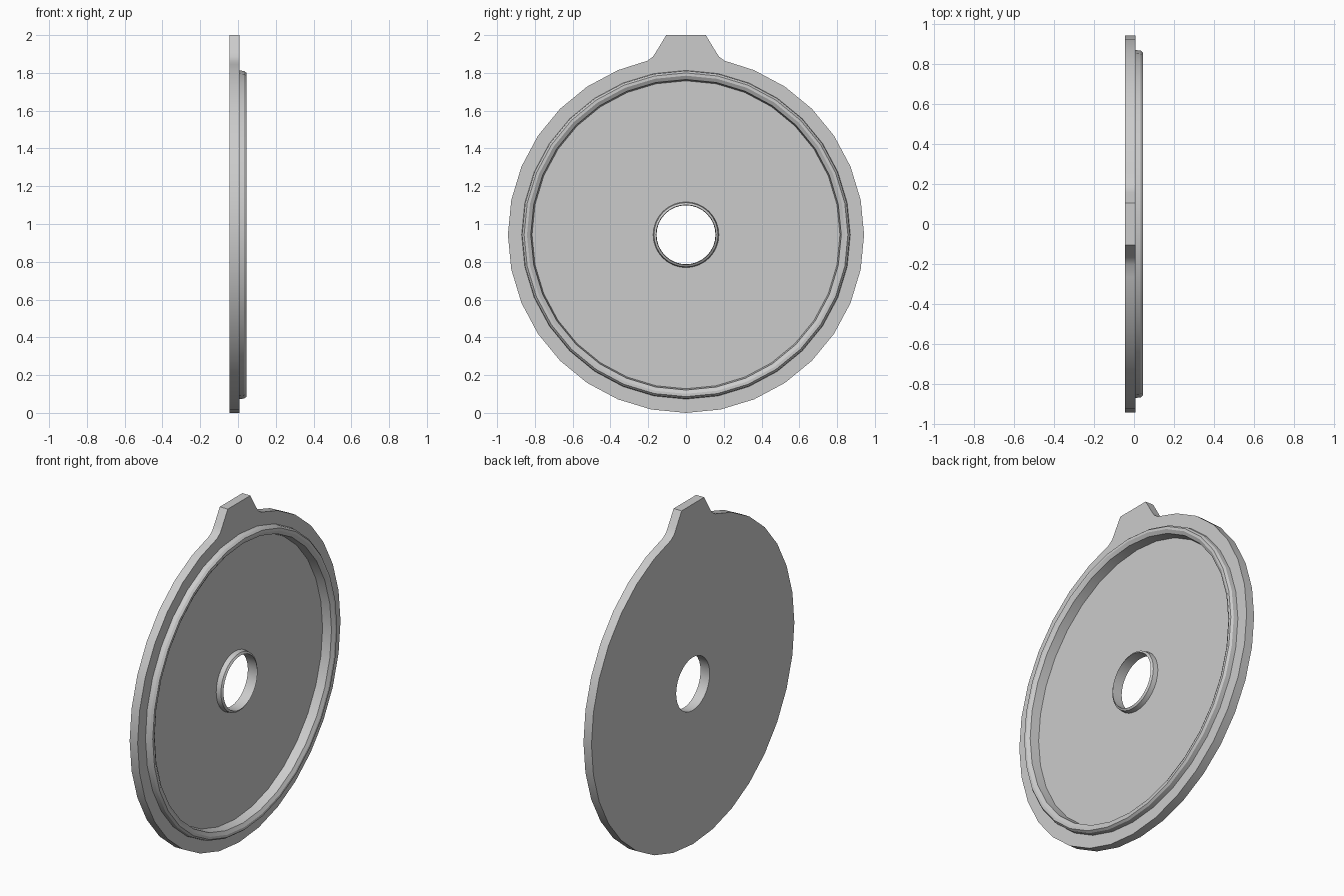
import bpy, bmesh
from math import sin, cos, pi

if "Cube" in bpy.data.objects:
    bpy.data.objects.remove(bpy.data.objects["Cube"])

SIDES = 32
R, CZ = 0.943, 0.943          # disc radius and centre height
BACK, FACE = -0.045, 0.007    # plate faces along x

bm = bmesh.new()


def ring(r, x):
    return [bm.verts.new((x, r * sin(2 * pi * i / SIDES), CZ + r * cos(2 * pi * i / SIDES)))
            for i in range(SIDES)]


def bridge(a, b):
    n = len(a)
    for i in range(n):
        j = (i + 1) % n
        bm.faces.new((a[i], a[j], b[j], b[i]))


def loop_edges(loop):
    edges = []
    for i, v in enumerate(loop):
        w = loop[(i + 1) % len(loop)]
        edges.append(bm.edges.get((v, w)) or bm.edges.new((v, w)))
    return edges


# raised lip, recessed floor, hub collar and bore: revolved (radius, x) profile
profile = [(0.87, FACE), (0.867, 0.033), (0.857, 0.045), (0.842, 0.045),
           (0.822, 0.033), (0.815, -0.02), (0.174, -0.02), (0.17, 0.008),
           (0.158, 0.016), (0.156, BACK)]
loops = [ring(r, x) for r, x in profile]
for a, b in zip(loops, loops[1:]):
    bridge(a, b)

# plate outline: circle with a filleted tab at the top
tab = [(0.105, 2.0), (0.158, 1.912), (0.175, 1.886), (0.205, 1.864), (0.265, 1.845)]
outline = tab + [(R * sin(2 * pi * i / SIDES), CZ + R * cos(2 * pi * i / SIDES))
                 for i in range(2, SIDES - 1)]
outline += [(-y, z) for y, z in reversed(tab)]
front = [bm.verts.new((FACE, y, z)) for y, z in outline]
back = [bm.verts.new((BACK, y, z)) for y, z in outline]
bridge(front, back)

# flat flange on the front, flat face with bore on the back
for outer, inner, nx in ((front, loops[0], 1), (back, loops[-1], -1)):
    bmesh.ops.triangle_fill(bm, edges=loop_edges(outer) + loop_edges(inner),
                            use_beauty=True, normal=(nx, 0, 0))
bmesh.ops.recalc_face_normals(bm, faces=bm.faces)

mesh = bpy.data.meshes.new("lipped_disc")
bm.to_mesh(mesh)
bm.free()
disc = bpy.data.objects.new("lipped_disc_with_tab", mesh)
bpy.context.collection.objects.link(disc)
bpy.context.view_layer.objects.active = disc
disc.select_set(True)
bpy.ops.object.shade_smooth_by_angle(angle=pi / 6)
